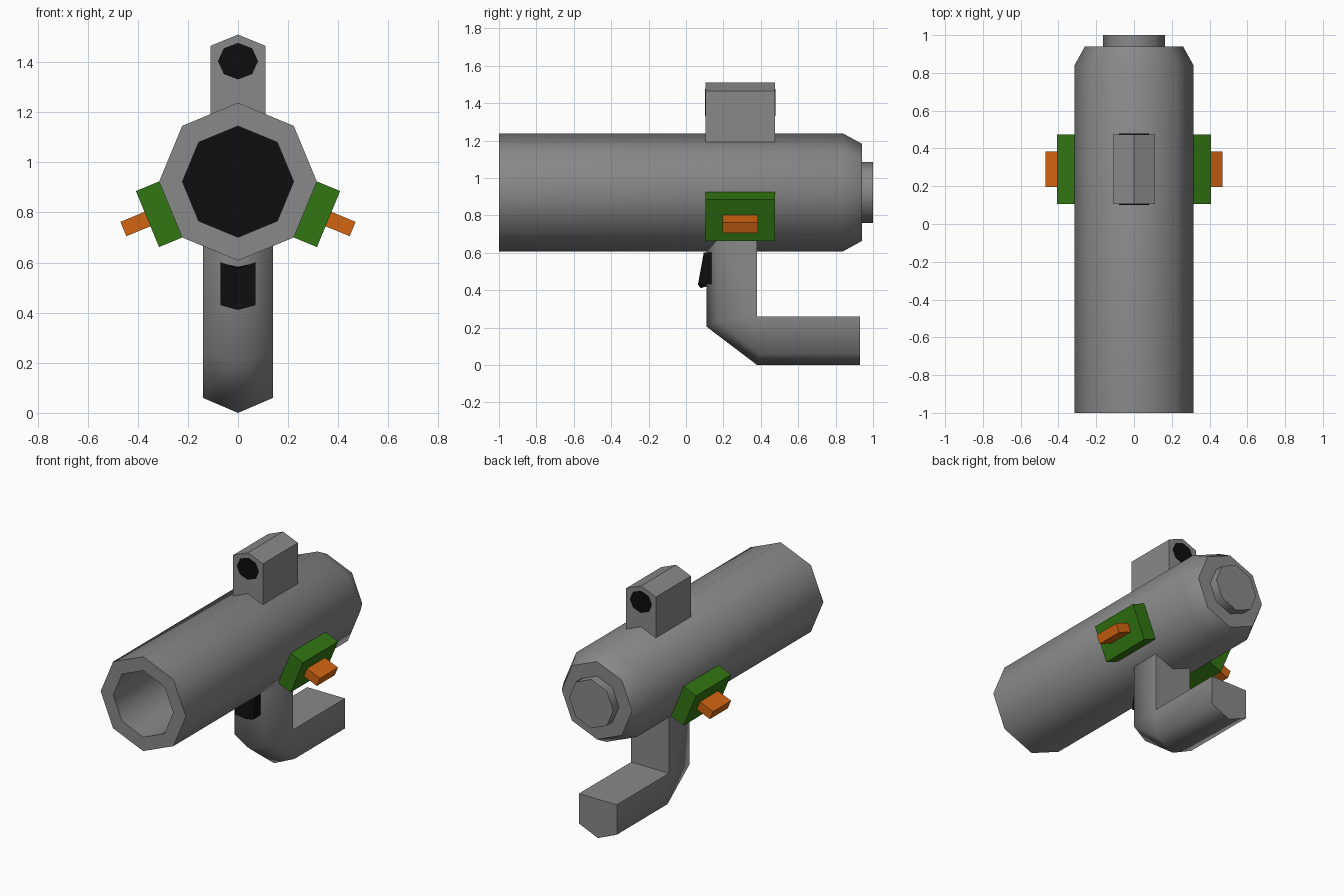
import bpy, bmesh, math
from mathutils import Vector

if "Cube" in bpy.data.objects:
    bpy.data.objects.remove(bpy.data.objects["Cube"])


def material(name, rgb):
    m = bpy.data.materials.new(name)
    m.diffuse_color = (*rgb, 1)
    m.use_nodes = True
    m.node_tree.nodes["Principled BSDF"].inputs["Base Color"].default_value = m.diffuse_color
    return m


GREY = material("grey metal", (0.25, 0.25, 0.25))
BLACK = material("black", (0.004, 0.004, 0.004))
GREEN = material("green", (0.032, 0.18, 0.006))
ORANGE = material("orange", (0.65, 0.13, 0.006))
CZ = 0.923  # height of the barrel axis


def finish(name, bm, mats, smooth=None):
    bmesh.ops.recalc_face_normals(bm, faces=bm.faces)
    me = bpy.data.meshes.new(name)
    bm.to_mesh(me)
    bm.free()
    for m in mats:
        me.materials.append(m)
    ob = bpy.data.objects.new(name, me)
    bpy.context.collection.objects.link(ob)
    if smooth:
        bpy.context.view_layer.objects.active = ob
        ob.select_set(True)
        bpy.ops.object.shade_smooth_by_angle(angle=math.radians(smooth))
        ob.select_set(False)
    return ob


def loft(name, rings, mats, smooth=None, paint=None):
    """Join equal point rings with quads and cap both ends."""
    bm = bmesh.new()
    vs = [[bm.verts.new(p) for p in ring] for ring in rings]
    n = len(vs[0])
    for a, b in zip(vs, vs[1:]):
        for i in range(n):
            j = (i + 1) % n
            bm.faces.new((a[i], a[j], b[j], b[i]))
    bm.faces.new(vs[0])
    bm.faces.new(vs[-1])
    if paint:
        bm.faces.ensure_lookup_table()
        for f in bm.faces:
            f.material_index = paint(f)
    return finish(name, bm, mats, smooth)


def prism(name, outline, y0, y1, mat):
    """Extrude an (x, z) outline along y."""
    return loft(name, [[(x, y, z) for x, z in outline] for y in (y0, y1)], [mat])


def octagon(rx, rz, y, z):
    return [(rx * math.cos(i * math.pi / 4), y, z + rz * math.sin(i * math.pi / 4))
            for i in range(8)]


# Barrel: bore floor, bore, muzzle ring, tube, tapered rear and rear plug
FLOOR = 0.0
profile = [(0.222, FLOOR), (0.222, -1), (0.315, -1), (0.315, 0.84),
           (0.26, 0.94), (0.163, 0.94), (0.163, 1.0)]
loft("barrel", [octagon(r, r, y, CZ) for r, y in profile], [GREY, BLACK], 50,
     lambda f: int(all(abs(v.co.y - FLOOR) < 1e-4 for v in f.verts)))

# Sight housing with a ridged roof and a dark lens at each end
prism("sight", [(-0.11, 1.10), (0.11, 1.10), (0.11, 1.465), (0, 1.51), (-0.11, 1.465)],
      0.105, 0.475, GREY)
for name, y0, y1 in (("front_lens", 0.101, 0.107), ("rear_lens", 0.473, 0.479)):
    loft(name, [octagon(0.08, 0.073, y, 1.404) for y in (y0, y1)], [BLACK])

# Grip and shoulder rest: one bent bar, flat inside and ridged outside
outer = [(0.11, 0.70), (0.11, 0.205), (0.38, 0.0), (0.93, 0.0)]
edge = [(0.165, 0.70), (0.165, 0.235), (0.395, 0.06), (0.93, 0.06)]
inner = [(0.38, 0.70), (0.38, 0.26), (0.38, 0.26), (0.93, 0.26)]
bm = bmesh.new()
mid = [bm.verts.new((0, *p)) for p in outer]
sides = []
for s in (-1, 1):
    e = [bm.verts.new((s * 0.14, *p)) for p in edge]
    q = [bm.verts.new((s * 0.14, *inner[i])) for i in (0, 1, 3)]
    for i in range(3):
        bm.faces.new((mid[i], mid[i + 1], e[i + 1], e[i]))
    bm.faces.new((e[0], e[1], q[1], q[0]))
    bm.faces.new((e[1], e[2], q[1]))
    bm.faces.new((e[2], e[3], q[2], q[1]))
    sides.append((e, q))
(e0, q0), (e1, q1) = sides
for i in range(2):
    bm.faces.new((q0[i], q0[i + 1], q1[i + 1], q1[i]))
bm.faces.new((mid[0], e0[0], q0[0], q1[0], e1[0]))
bm.faces.new((mid[3], e0[3], q0[2], q1[2], e1[3]))
finish("grip_and_shoulder_rest", bm, [GREY], 75)

# Trigger: a slanted wedge in front of the grip
loft("trigger", [
    [(-0.07, 0.095, 0.602), (0, 0.097, 0.575), (0.07, 0.095, 0.602),
     (0.07, 0.145, 0.602), (-0.07, 0.145, 0.602)],
    [(-0.07, 0.064, 0.43), (0, 0.078, 0.411), (0.07, 0.064, 0.43),
     (0.07, 0.16, 0.435), (-0.07, 0.16, 0.435)]], [BLACK])

# Side pods sit on the lower side faces of the barrel, each with a peg
a = math.radians(-22.5)
normal = Vector((math.cos(a), math.sin(a)))
along = Vector((-math.sin(a), math.cos(a)))
face_mid = Vector((0.269, CZ - 0.111))


def pod(name, side, d0, d1, half, y0, y1, mat):
    pts = [face_mid + normal * d + along * h
           for d, h in ((d0, -half), (d1, -half), (d1, half), (d0, half))]
    prism(name, [(side * p.x, p.y) for p in pts], y0, y1, mat)


for label, s in (("left", -1), ("right", 1)):
    pod(label + "_pod", s, -0.005, 0.1, 0.121, 0.105, 0.475, GREEN)
    pod(label + "_peg", s, 0.09, 0.204, 0.031, 0.195, 0.385, ORANGE)
